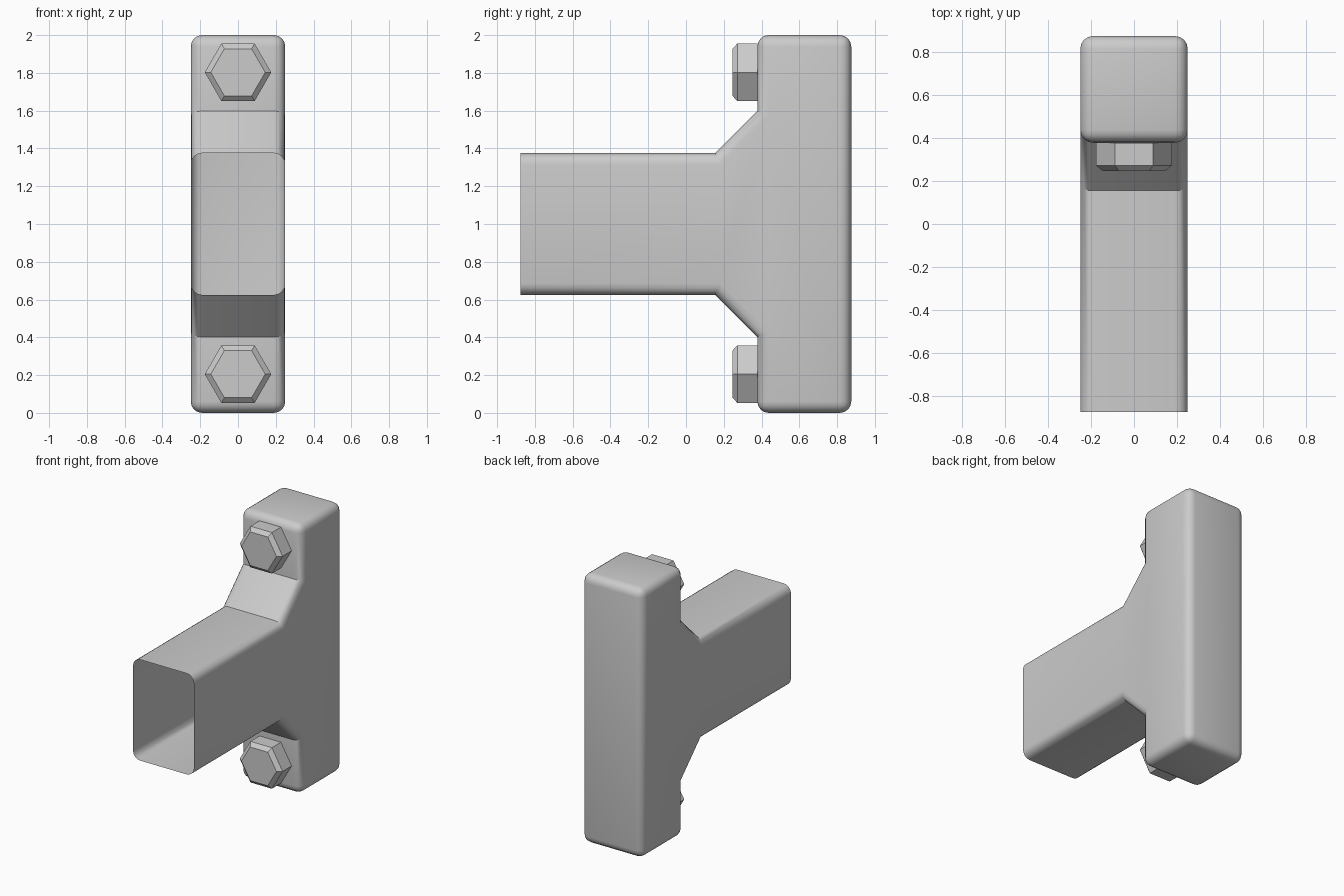
import bpy, bmesh, math
from mathutils import Matrix, Vector

if "Cube" in bpy.data.objects:
    bpy.data.objects.remove(bpy.data.objects["Cube"])

FRONT = -0.875


def add_object(name, bm, smooth):
    bmesh.ops.recalc_face_normals(bm, faces=bm.faces)
    return_obj = bpy.data.objects.new(name, bpy.data.meshes.new(name))
    if smooth:
        # open the front end of the arm once the normals are settled
        ends = [f for f in bm.faces if all(abs(v.co.y - FRONT) < 1e-4 for v in f.verts)]
        bmesh.ops.delete(bm, geom=ends, context='FACES')
    bm.to_mesh(return_obj.data)
    bm.free()
    bpy.context.collection.objects.link(return_obj)
    if smooth:
        bpy.context.view_layer.objects.active = return_obj
        return_obj.select_set(True)
        bpy.ops.object.shade_smooth_by_angle(angle=math.radians(35))
        return_obj.select_set(False)
    return return_obj


# T-shaped hollow body: half profile (y, z above centre) mirrored about z = 1
half = [(FRONT, 0.375), (0.155, 0.375), (0.378, 0.598), (0.378, 1.0), (0.875, 1.0)]
profile = [(y, 1 + h) for y, h in half] + [(y, 1 - h) for y, h in reversed(half)]
bm = bmesh.new()
face = bm.faces.new([bm.verts.new((-0.25, y, z)) for y, z in profile])
new = bmesh.ops.extrude_face_region(bm, geom=[face], use_keep_orig=True)['geom']
bmesh.ops.translate(bm, vec=(0.5, 0, 0), verts=[v for v in new if isinstance(v, bmesh.types.BMVert)])
bmesh.ops.recalc_face_normals(bm, faces=bm.faces)


def is_rounded(e):
    a, b = e.verts[0].co, e.verts[1].co
    if abs(a.y - FRONT) < 1e-4 and abs(b.y - FRONT) < 1e-4:
        return False                      # rim of the open end stays sharp
    return e.is_convex and e.calc_face_angle(0) > 0.3


bmesh.ops.bevel(bm, geom=[e for e in bm.edges if is_rounded(e)], offset=0.06,
                offset_type='OFFSET', segments=4, profile=0.5,
                affect='EDGES', clamp_overlap=True)
add_object("tee_body", bm, True)


# Hexagonal bolt heads with a chamfered front
def bolt_head(name, z):
    bm = bmesh.new()
    rings = []
    for y, r in [(0.378, 0.176), (0.272, 0.176), (0.246, 0.144)]:
        rings.append([bm.verts.new((r * math.cos(i * math.pi / 3), y, z + r * math.sin(i * math.pi / 3)))
                      for i in range(6)])
    for a, b in zip(rings, rings[1:]):
        for i in range(6):
            j = (i + 1) % 6
            bm.faces.new((a[i], a[j], b[j], b[i]))
    bm.faces.new(rings[0])
    bm.faces.new(rings[-1])
    add_object(name, bm, False)


bolt_head("upper_bolt", 1.803)
bolt_head("lower_bolt", 0.205)
